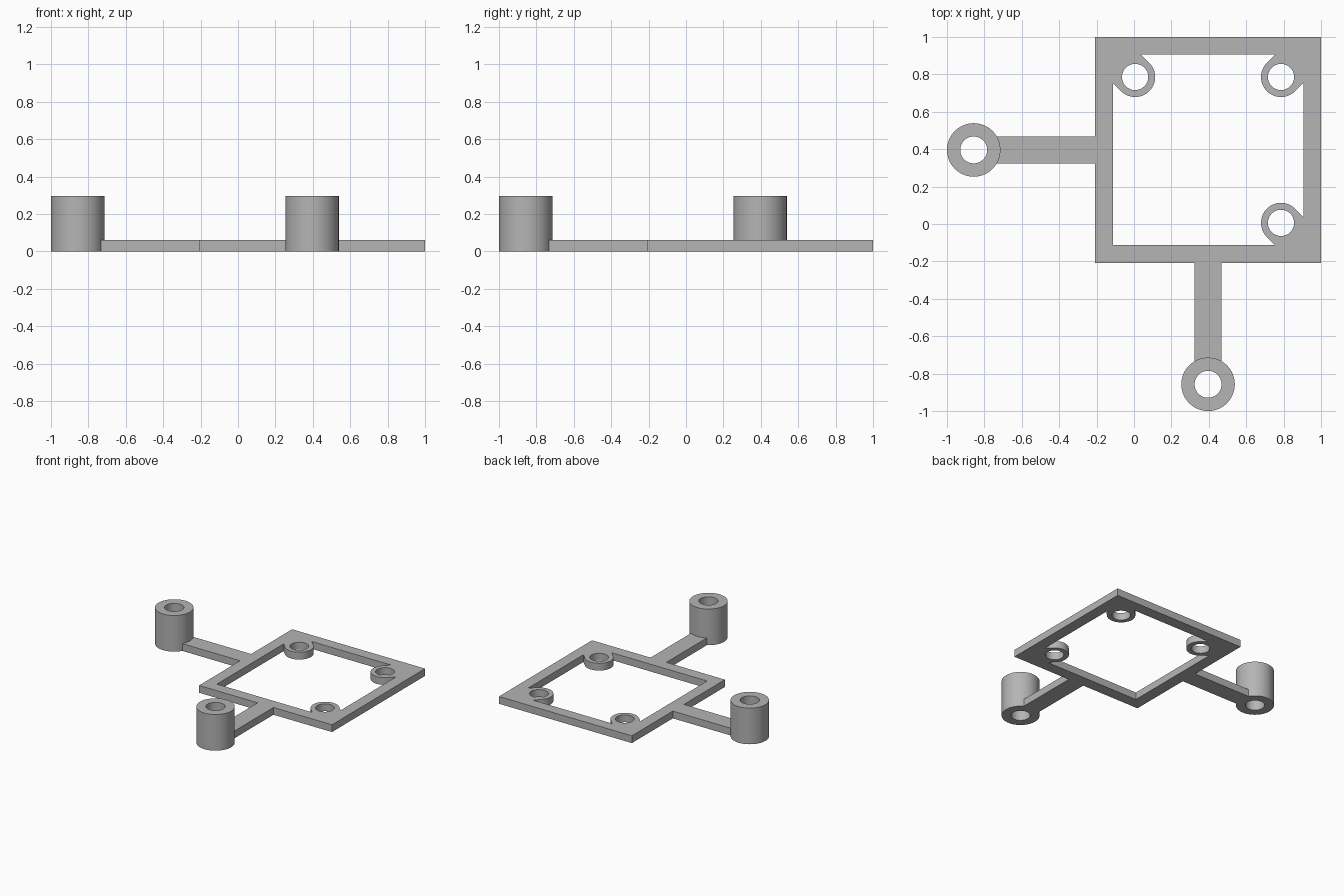
import bpy
import bmesh
from math import cos, sin, radians, sqrt
from mathutils import Vector

cube = bpy.data.objects.get("Cube")
if cube:
    bpy.data.objects.remove(cube, do_unlink=True)

# Main dimensions
OUT_MIN, OUT_MAX = -0.208, 1.0       # outer edge of the square frame
IN_MIN, IN_MAX = -0.113, 0.907       # inner edge of the square frame
PLATE, POST_H = 0.06, 0.297
EAR_R, EAR_HOLE = 0.107, 0.07
POST_R, POST_HOLE = 0.143, 0.072
ARM_HALF = 0.072
MID = (OUT_MIN + OUT_MAX) / 2
POST_POS = -1 + POST_R
EAR_LOW, EAR_HIGH = 0.006, 0.786

grey = bpy.data.materials.new("plain_grey")
grey.use_nodes = True
colour = (0.46, 0.46, 0.46, 1)
grey.diffuse_color = colour
grey.node_tree.nodes["Principled BSDF"].inputs["Base Color"].default_value = colour


def arc(centre, radius, start, end, steps):
    """Points along an arc, both ends included (degrees)."""
    angles = [radians(start + (end - start) * i / steps) for i in range(steps + 1)]
    return [Vector((centre[0] + radius * cos(a), centre[1] + radius * sin(a))) for a in angles]


def circle(centre, radius, steps=64):
    return arc(centre, radius, 0, 360, steps)[:-1]


def slab(name, loops, height):
    """Fill closed outlines (inner ones become holes) and extrude them up from the ground."""
    bm = bmesh.new()
    edges = []
    for loop in loops:
        verts = [bm.verts.new((p[0], p[1], 0)) for p in loop]
        edges += [bm.edges.new((v, verts[i - 1])) for i, v in enumerate(verts)]
    bmesh.ops.triangle_fill(bm, use_beauty=True, edges=edges, normal=(0, 0, 1))
    top = bmesh.ops.extrude_face_region(bm, geom=bm.faces[:], use_keep_orig=True)["geom"]
    bmesh.ops.translate(bm, vec=(0, 0, height),
                        verts=[g for g in top if isinstance(g, bmesh.types.BMVert)])
    bmesh.ops.recalc_face_normals(bm, faces=bm.faces[:])
    mesh = bpy.data.meshes.new(name)
    bm.to_mesh(mesh)
    bm.free()
    mesh.materials.append(grey)
    obj = bpy.data.objects.new(name, mesh)
    bpy.context.collection.objects.link(obj)
    bpy.ops.object.select_all(action='DESELECT')
    obj.select_set(True)
    bpy.context.view_layer.objects.active = obj
    bpy.ops.object.shade_smooth_by_angle(angle=radians(30))
    return obj


def ear(centre, corner_angle):
    """Round ear joined to a frame corner by a web tangent to it."""
    pts = arc(centre, EAR_R, corner_angle - 90, corner_angle - 270, 32)
    d = Vector((cos(radians(corner_angle)), sin(radians(corner_angle))))

    def foot(p):
        reach = [((IN_MAX if d[i] > 0 else IN_MIN) - p[i]) / d[i] for i in (0, 1)]
        return p + d * min(reach)

    return [foot(pts[0])] + pts + [foot(pts[-1])]


# Square frame with three screw ears and one plain corner
ears = [((EAR_HIGH, EAR_LOW), -45), ((EAR_HIGH, EAR_HIGH), 45), ((EAR_LOW, EAR_HIGH), 135)]
outer = [(OUT_MIN, OUT_MIN), (OUT_MAX, OUT_MIN), (OUT_MAX, OUT_MAX), (OUT_MIN, OUT_MAX)]
inner = [Vector((IN_MIN, IN_MIN))]
for centre, angle in ears:
    inner += ear(centre, angle)
slab("frame", [outer, inner] + [circle(c, EAR_HOLE) for c, _ in ears], PLATE)

# Two arms, each ending in a tall hollow post
half_angle = 30.2
arm = arc((POST_POS, MID), POST_R, half_angle, -half_angle, 10)
arm += [Vector((OUT_MIN, arm[-1].y)), Vector((OUT_MIN, arm[0].y))]
for side, swap in (("right", False), ("front", True)):
    def place(points):
        return [(p.y, p.x) if swap else (p.x, p.y) for p in points]
    slab(side + "_arm", [place(arm)], PLATE)
    hub = (POST_POS, MID)
    slab(side + "_post", [place(circle(hub, POST_R)), place(circle(hub, POST_HOLE))], POST_H)
